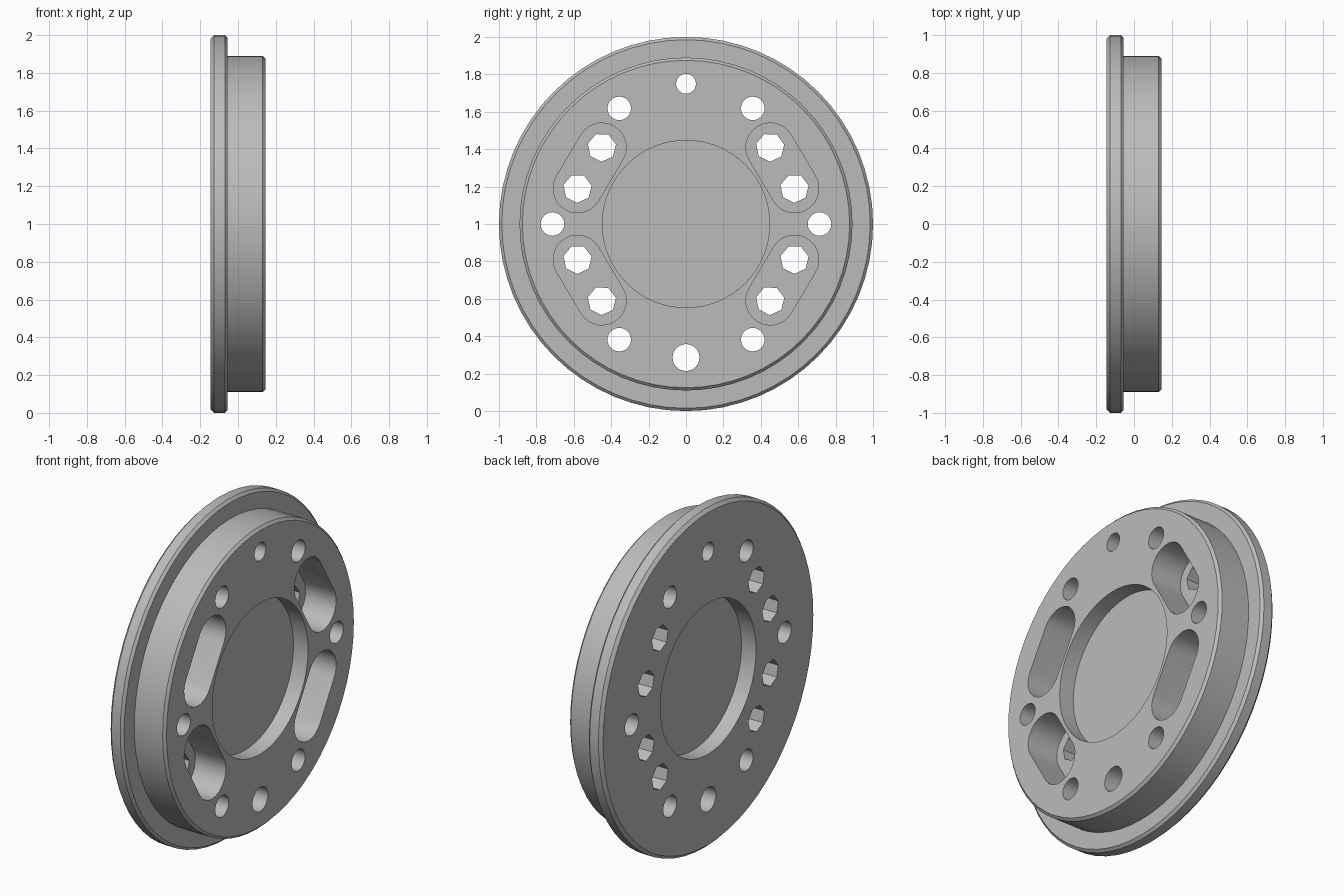
import bpy, bmesh
from math import pi, cos, sin, atan2
from mathutils import Matrix, Vector

old = bpy.data.objects.get("Cube")
if old:
    bpy.data.objects.remove(old, do_unlink=True)

HALF = 0.145      # half the thickness
STEP = -0.055     # plane where the flange meets the hub
MID_Z = 1.0       # height of the disc axis

grey = bpy.data.materials.new("satin grey")
grey.use_nodes = True
colour = (0.5, 0.5, 0.5, 1)
grey.diffuse_color = colour
grey.node_tree.nodes["Principled BSDF"].inputs["Base Color"].default_value = colour


def make_object(name, bm):
    bmesh.ops.recalc_face_normals(bm, faces=bm.faces)
    mesh = bpy.data.meshes.new(name)
    bm.to_mesh(mesh)
    bm.free()
    mesh.materials.append(grey)
    obj = bpy.data.objects.new(name, mesh)
    bpy.context.collection.objects.link(obj)
    return obj


def arc(y, z, r, start, sweep, n):
    """Points on an arc around (y, z), measured from the disc axis."""
    return [(y + r * cos(start + sweep * i / n), z + r * sin(start + sweep * i / n))
            for i in range(n + 1)]


def circle(y, z, r, n, start=0.0):
    return arc(y, z, r, start, 2 * pi, n)[:-1]


def slot(a, b, r):
    """Outline with round ends centred on a and b."""
    ang = atan2(b[1] - a[1], b[0] - a[0])
    return (arc(*b, r, ang - pi / 2, pi, 14) + arc(*a, r, ang + pi / 2, pi, 14))


def prisms(name, outlines, x0, x1):
    """Extrude flat outlines along x into one cutter."""
    bm = bmesh.new()
    for pts in outlines:
        face = bm.faces.new([bm.verts.new((x0, y, z + MID_Z)) for y, z in pts])
        ext = bmesh.ops.extrude_face_region(bm, geom=[face], use_keep_orig=True)
        verts = [v for v in ext["geom"] if isinstance(v, bmesh.types.BMVert)]
        bmesh.ops.translate(bm, verts=verts, vec=(x1 - x0, 0, 0))
    obj = make_object(name, bm)
    obj.hide_render = True
    return obj


def cut(target, cutter):
    mod = target.modifiers.new(cutter.name, 'BOOLEAN')
    mod.operation = 'DIFFERENCE'
    mod.solver = 'EXACT'
    mod.object = cutter
    bpy.context.view_layer.objects.active = target
    bpy.ops.object.modifier_apply(modifier=mod.name)
    bpy.data.objects.remove(cutter, do_unlink=True)


# Flanged disc: web, recesses on both faces, chamfered rims
profile = [(-0.05, 0), (-0.05, 0.447), (-HALF, 0.447), (-HALF, 0.982),
           (-HALF + 0.018, 1), (STEP - 0.015, 1), (STEP, 0.985), (STEP, 0.89),
           (HALF - 0.015, 0.89), (HALF, 0.875), (HALF, 0.447), (0.05, 0.447), (0.05, 0)]
bm = bmesh.new()
verts = [bm.verts.new((x, 0, r + MID_Z)) for x, r in profile]
edges = [bm.edges.new(pair) for pair in zip(verts, verts[1:])]
bmesh.ops.spin(bm, geom=verts + edges, cent=(0, 0, MID_Z), axis=(1, 0, 0),
               angle=2 * pi, steps=64, use_duplicate=False)
bmesh.ops.remove_doubles(bm, verts=bm.verts, dist=0.0005)
disc = make_object("flanged_disc", bm)

# Four slanted pockets sunk from the hub face down to the flange
inner, outer = (0.45, 0.41), (0.58, 0.19)
quadrants = [(sy, sz) for sy in (1, -1) for sz in (1, -1)]
pockets = [slot((sy * inner[0], sz * inner[1]), (sy * outer[0], sz * outer[1]), 0.13)
           for sy, sz in quadrants]
cut(disc, prisms("pocket_cutter", pockets, STEP, HALF + 0.1))

# Bolt holes through the pocket floors
bolts = [circle(sy * y, sz * z, 0.077, 7, 0.2)
         for sy, sz in quadrants for y, z in (inner, outer)]

# Round holes around the rim, with a small one on top and a large one below
rounds = [circle(0.714 * cos(a), 0.714 * sin(a), 0.063, 24)
          for a in (i * pi / 3 for i in range(6))]
rounds += [circle(0, 0.75, 0.053, 24), circle(0, -0.714, 0.072, 24)]
cut(disc, prisms("hole_cutter", bolts + rounds, -HALF - 0.1, HALF + 0.1))

# Smooth walls with crisp edges
bpy.ops.object.select_all(action='DESELECT')
disc.select_set(True)
bpy.context.view_layer.objects.active = disc
bpy.ops.object.shade_smooth_by_angle(angle=pi / 6)
